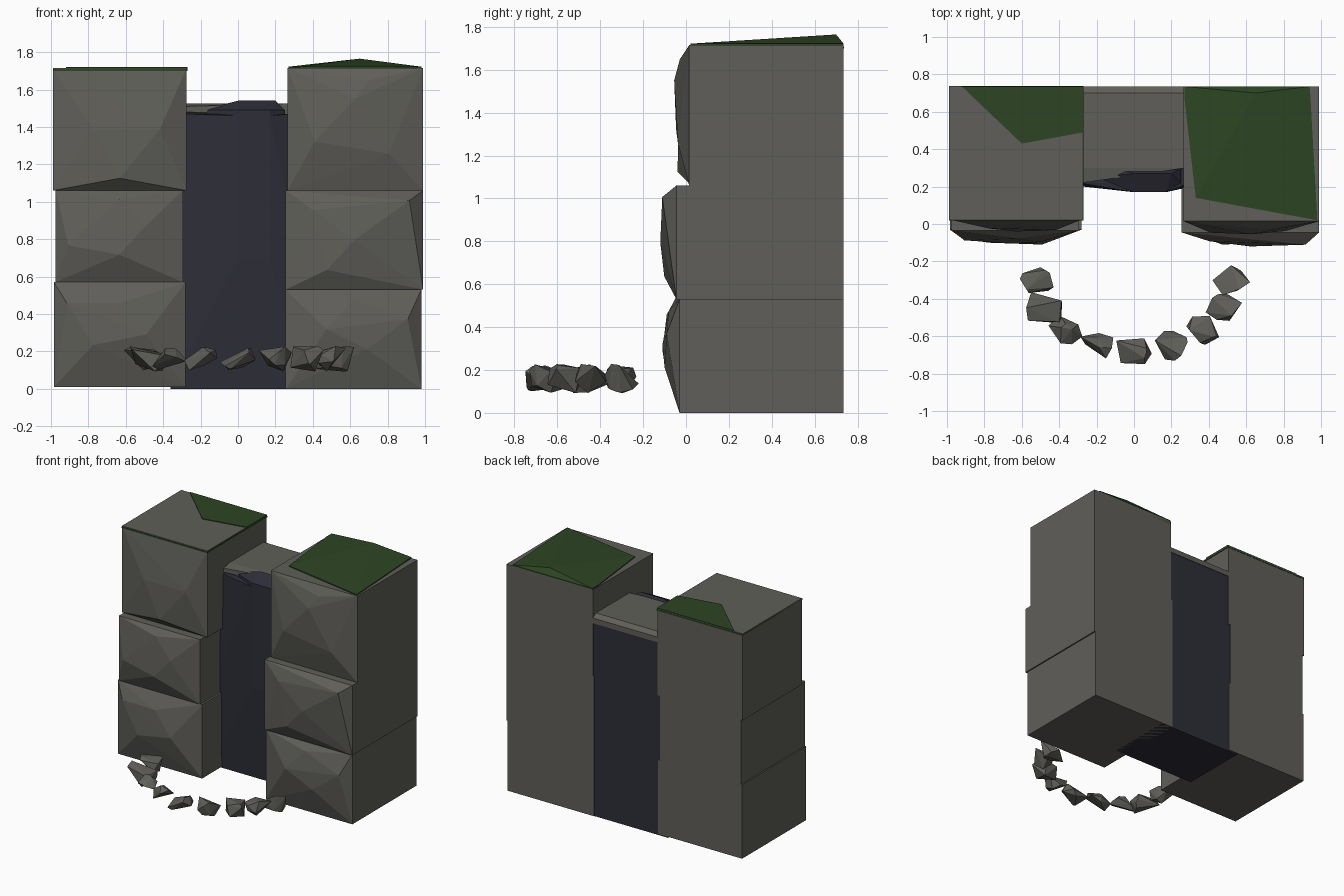
import bpy, bmesh, random
from math import cos, sin, pi
from mathutils import Vector

cube = bpy.data.objects.get("Cube")
if cube:
    bpy.data.objects.remove(cube, do_unlink=True)

BACK = 0.735
TOP = 1.715


def material(name, rgb):
    mat = bpy.data.materials.new(name)
    mat.use_nodes = True
    mat.diffuse_color = (*rgb, 1)
    shader = mat.node_tree.nodes["Principled BSDF"]
    shader.inputs["Base Color"].default_value = (*rgb, 1)
    shader.inputs["Roughness"].default_value = 0.9
    return mat


STONE = material("grey stone", (0.115, 0.113, 0.1))
GRASS = material("dark grass", (0.026, 0.06, 0.017))
DARK = material("dark blue", (0.027, 0.027, 0.04))


def hull(name, points, mat):
    """Faceted solid wrapped around a handful of points."""
    bm = bmesh.new()
    for point in points:
        bm.verts.new(point)
    bmesh.ops.convex_hull(bm, input=bm.verts)
    loose = [vert for vert in bm.verts if not vert.link_faces]
    bmesh.ops.delete(bm, geom=loose, context="VERTS")
    bmesh.ops.recalc_face_normals(bm, faces=bm.faces)
    mesh = bpy.data.meshes.new(name)
    bm.to_mesh(mesh)
    bm.free()
    mesh.materials.append(mat)
    obj = bpy.data.objects.new(name, mesh)
    bpy.context.scene.collection.objects.link(obj)


def corners(xs, ys, zs):
    return [(x, y, z) for x in xs for y in ys for z in zs]


def plate(outline, bottom, top):
    return [(x, y, z) for x, y in outline for z in (bottom, top)]


def block(name, xs, zs, front, bulge, peaks):
    """Box with a rough front; peaks are fractions of its width and height,
    each standing out a little less than the one before."""
    points = corners(xs, (front, BACK), zs)
    for i, (across, up) in enumerate(peaks):
        points.append((xs[0] + across * (xs[1] - xs[0]),
                       front - bulge * (1 - i / 8),
                       zs[0] + up * (zs[1] - zs[0])))
    hull(name, points, STONE)


# Right-hand stack
block("right_lower_block", (-0.985, -0.28), (0.01, 0.57), -0.03, 0.08,
      [(0.7, 0.5), (0.3, 0.4), (0.5, 0.8), (0.1, 0.8)])
block("right_middle_block", (-0.975, -0.295), (0.57, 1.06), -0.035, 0.07,
      [(0.5, 0.3), (0.7, 0.6), (0.1, 0.4), (0.5, 0.9)])
block("right_upper_block", (-0.99, -0.275), (1.06, TOP), 0.025, 0.065,
      [(0.5, 0.1), (0.8, 0.5), (0.3, 0.5)])

# Left-hand stack
block("left_lower_block", (0.255, 0.98), (0, 0.53), -0.03, 0.08,
      [(0.3, 0.6), (0.6, 0.4), (0.9, 0.7), (0.5, 0.9)])
block("left_middle_block", (0.255, 0.99), (0.53, 1.06), -0.045, 0.075,
      [(0.5, 0.5), (0.9, 0.9), (0.3, 0.2), (0.2, 0.8)])
block("left_upper_block", (0.265, 0.99), (1.06, TOP), 0.015, 0.07,
      [(0.5, 0.75), (0.2, 0.4), (0.75, 0.3), (0.6, 0.9)])

# Grass: a raised crest on the left, a corner patch and thin rim on the right
crest = [(0.27, BACK), (0.27, 0.67), (0.32, 0.6), (0.33, 0.14), (0.98, 0.02), (0.94, BACK)]
hull("left_grass_cap", plate(crest, 1.69, 1.722) + [(0.65, 0.7, 1.765)], GRASS)
patch = [(-0.92, BACK), (-0.6, 0.43), (-0.27, 0.49), (-0.27, BACK)]
hull("right_grass_patch", plate(patch, 1.7, 1.72), GRASS)
hull("right_grass_rim", corners((-0.99, -0.27), (0.02, BACK + 0.002), (1.7, 1.71)), GRASS)

# Dark sheet filling the gap, with a swollen front and a rounded lip on top
sheet_back = BACK - 0.004
hull("dark_sheet",
     corners((-0.36, 0.35), (0.21, sheet_back), (0, 0.6))
     + corners((-0.3, 0.3), (0.22, sheet_back), [1.47])
     + corners((0, 0.17), [0.17], (0.7, 1.46)), DARK)
lip = [(-0.2, 0.25), (0, 0.17), (0.17, 0.17), (0.25, 0.22), (0.25, 0.3), (-0.12, 0.3)]
hull("dark_sheet_lip", plate(lip, 1.46, 1.49) + corners((0, 0.2), [0.27], [1.54]), DARK)

# Stone bridging the two stacks, its back edge chamfered
hull("lintel",
     corners((-0.29, 0.28), (0.3, 0.7), (1.46, 1.525))
     + corners((-0.29, 0.28), [BACK], (1.46, 1.5))
     + corners([-0.28], [0.22], (1.48, 1.51)), STONE)

# Rubble laid along half an ellipse in front of the gap
random.seed(4)
STONES = 9
for i in range(STONES):
    angle = pi * i / (STONES - 1)
    centre = Vector((-0.52 * cos(angle), -0.3 - 0.38 * sin(angle), 0.16))
    size = [width * random.uniform(0.9, 1.1) for width in (0.19, 0.15, 0.125)]
    cloud = [Vector([random.gauss(0, 1) for axis in range(3)]).normalized()
             for corner in range(11)]
    points = [centre.copy() for corner in cloud]
    for axis in range(3):
        values = [corner[axis] for corner in cloud]
        low, high = min(values), max(values)
        for point, value in zip(points, values):
            point[axis] += ((value - low) / (high - low) - 0.5) * size[axis]
    hull(f"rubble_stone_{i + 1}", points, STONE)
